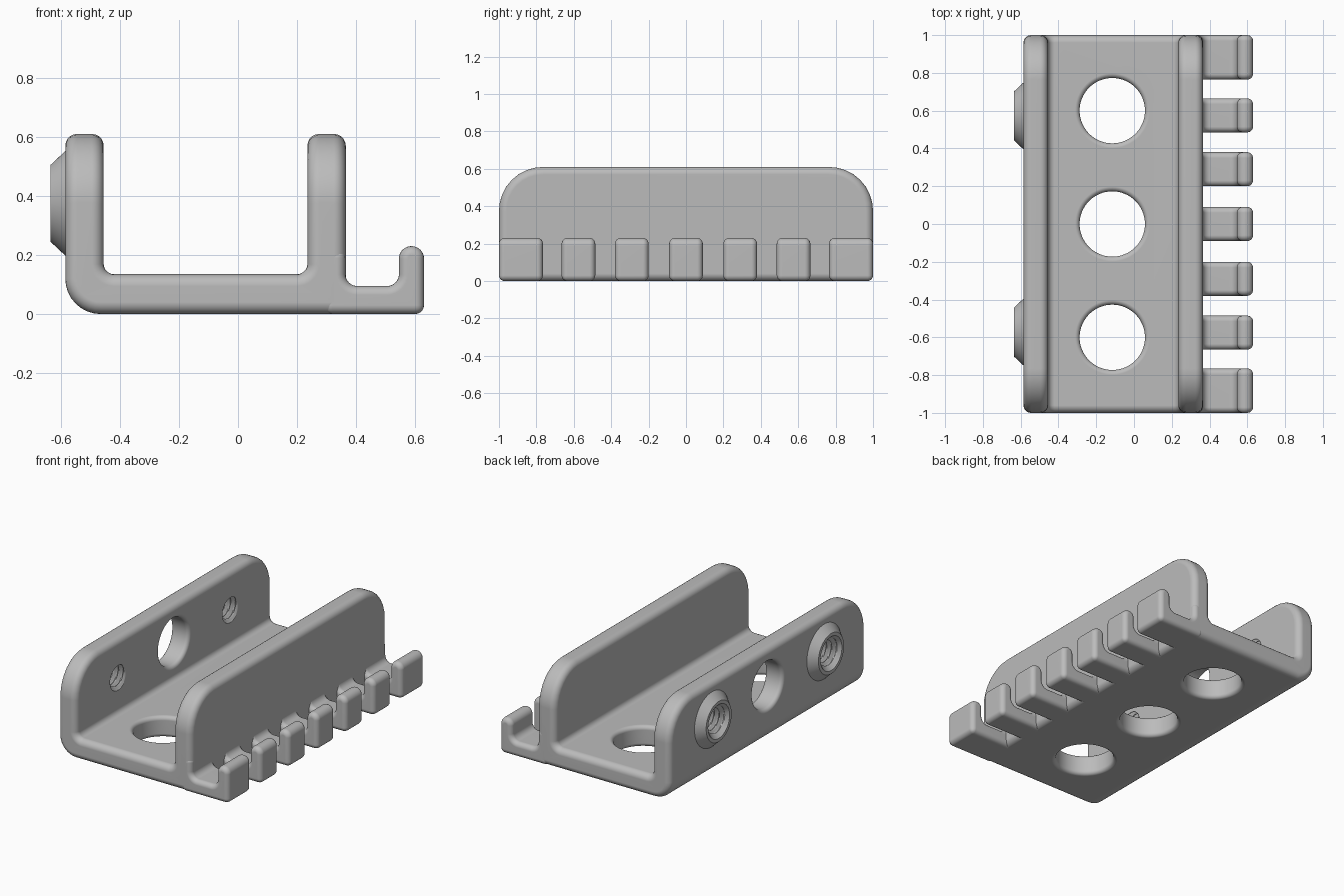
import bpy, bmesh, math
from mathutils import Matrix, Vector

if "Cube" in bpy.data.objects:
    bpy.data.objects.remove(bpy.data.objects["Cube"])

grey = bpy.data.materials.new("plain grey")
grey.use_nodes = True
colour = (0.5, 0.5, 0.5, 1)
grey.diffuse_color = colour
grey.node_tree.nodes["Principled BSDF"].inputs["Base Color"].default_value = colour


def make_object(name, bm):
    bmesh.ops.recalc_face_normals(bm, faces=bm.faces[:])
    mesh = bpy.data.meshes.new(name)
    bm.to_mesh(mesh)
    bm.free()
    mesh.materials.append(grey)
    obj = bpy.data.objects.new(name, mesh)
    bpy.context.collection.objects.link(obj)
    return obj


def activate(obj):
    bpy.ops.object.select_all(action="DESELECT")
    obj.select_set(True)
    bpy.context.view_layer.objects.active = obj


def extrude_profile(bm, points, y0, y1):
    """Sweep an x-z outline along y."""
    face = bm.faces.new([bm.verts.new((x, y0, z)) for x, z in points])
    new = bmesh.ops.extrude_face_region(bm, geom=[face])["geom"]
    verts = [v for v in new if isinstance(v, bmesh.types.BMVert)]
    bmesh.ops.translate(bm, verts=verts, vec=(0, y1 - y0, 0))
    bmesh.ops.recalc_face_normals(bm, faces=bm.faces[:])


def round_edges(bm, axis, spots, radius):
    """Round edges along an axis whose midpoint matches a spot (None = any)."""
    chosen = []
    for e in bm.edges:
        run = (e.verts[1].co - e.verts[0].co).normalized()
        mid = (e.verts[0].co + e.verts[1].co) / 2
        if abs(run[axis]) > 0.99 and any(
                all(s is None or abs(s - m) < 1e-4 for s, m in zip(spot, mid)) for spot in spots):
            chosen.append(e)
    bmesh.ops.bevel(bm, geom=chosen, offset=radius, segments=8, profile=0.5, affect="EDGES")


def lathe(bm, stations, radius, place, sides=64):
    """Closed turned solid; radius depends on station index and angle."""
    rings = []
    for i, t in enumerate(stations):
        ring = []
        for k in range(sides):
            a = math.tau * k / sides
            r = radius(i, a)
            ring.append(bm.verts.new(place @ Vector((r * math.cos(a), r * math.sin(a), t))))
        rings.append(ring)
    for lower, upper in zip(rings, rings[1:]):
        for k in range(sides):
            n = (k + 1) % sides
            bm.faces.new((lower[k], lower[n], upper[n], upper[k]))
    bm.faces.new(rings[0][::-1])
    bm.faces.new(rings[-1])


def flared_hole(bm, place, depth, r, f):
    """Cutter whose mouths blend softly into both surfaces."""
    arc = [math.pi / 2 * i / 6 for i in range(7)]
    near = [(f - f * math.cos(a), r + f - f * math.sin(a)) for a in arc]
    path = [(-0.02, r + f)] + near + [(depth - t, q) for t, q in near[::-1]]
    path.append((depth + 0.02, r + f))
    lathe(bm, [p[0] for p in path], lambda i, a: path[i][1], place)


def bevel(obj, width):
    mod = obj.modifiers.new("soft edges", "BEVEL")
    mod.width, mod.segments = width, 5
    mod.limit_method, mod.angle_limit = "ANGLE", math.radians(35)
    mod.use_clamp_overlap = False
    activate(obj)
    bpy.ops.object.modifier_apply(modifier=mod.name)


def combine(obj, tool, operation):
    mod = obj.modifiers.new(operation, "BOOLEAN")
    mod.object, mod.operation, mod.solver = tool, operation, "EXACT"
    activate(obj)
    bpy.ops.object.modifier_apply(modifier=mod.name)
    bpy.data.objects.remove(tool)


def finish(obj):
    activate(obj)
    bpy.ops.object.shade_smooth_by_angle(angle=math.radians(35))
    mod = obj.modifiers.new("flat face shading", "WEIGHTED_NORMAL")
    mod.keep_sharp = True


# Channel body: floor with two tall walls
left, left_in, right_in, right = -0.585, -0.455, 0.235, 0.365
floor, top = 0.135, 0.61
bm = bmesh.new()
extrude_profile(bm, [(left, 0), (right, 0), (right, top), (right_in, top), (right_in, floor),
                     (left_in, floor), (left_in, top), (left, top)], -1, 1)
round_edges(bm, 0, [(None, -1, top), (None, 1, top)], 0.235)
round_edges(bm, 1, [(left_in, None, floor), (right_in, None, floor)], 0.035)
round_edges(bm, 1, [(left, None, 0)], 0.12)
body = make_object("channel_body", bm)
bevel(body, 0.04)

# Screw bosses on the outside of the plain wall
hole_z, boss_y, boss_face = 0.375, 0.572, -0.635
to_x = Matrix.Rotation(math.pi / 2, 4, "Y")
bm = bmesh.new()
for y in (-boss_y, boss_y):
    place = Matrix.Translation((boss_face, y, hole_z)) @ to_x
    radii = (0.13, 0.177, 0.177)
    lathe(bm, (0, left - boss_face, 0.1), lambda i, a: radii[i], place)
combine(body, make_object("screw_bosses", bm), "UNION")

# Round openings in the floor and wall
bm = bmesh.new()
for y in (-0.6, 0, 0.6):
    flared_hole(bm, Matrix.Translation((-0.115, y, 0)), floor, 0.173, 0.025)
flared_hole(bm, Matrix.Translation((left, 0, hole_z)) @ to_x, left_in - left, 0.15, 0.025)
combine(body, make_object("hole_cutter", bm), "DIFFERENCE")

# Threaded holes through the bosses, with a countersunk mouth
pitch, steps = 0.036, 8
stations = [-0.02 + pitch / steps * i for i in range(50)]


def thread(i, a):
    ridge = 0.08 + 0.012 * math.cos(math.tau * stations[i] / pitch - a)
    return max(ridge, 0.11 - max(stations[i], 0))


bm = bmesh.new()
for y in (-boss_y, boss_y):
    lathe(bm, stations, thread, Matrix.Translation((boss_face, y, hole_z)) @ to_x, 40)
combine(body, make_object("thread_cutter", bm), "DIFFERENCE")
finish(body)

# Row of hooked teeth along the other wall
tip, hook_in, hook_top, shelf = 0.63, 0.545, 0.23, 0.095
root = right - 0.001
spans = [(-0.09, 0.09)]
for a, b in ((0.2, 0.38), (0.485, 0.665), (0.765, 1)):
    spans += [(a, b), (-b, -a)]
for n, (y0, y1) in enumerate(sorted(spans), 1):
    bm = bmesh.new()
    extrude_profile(bm, [(0.29, 0), (tip, 0), (tip, hook_top), (hook_in, hook_top),
                         (hook_in, shelf), (root, shelf), (root, 0.22), (0.29, 0.22)], y0, y1)
    round_edges(bm, 1, [(root, None, shelf), (hook_in, None, shelf)], 0.04)
    round_edges(bm, 1, [(tip, None, hook_top), (hook_in, None, hook_top)], 0.042)
    tooth = make_object(f"hook_tooth_{n}", bm)
    bevel(tooth, 0.03)
    finish(tooth)
